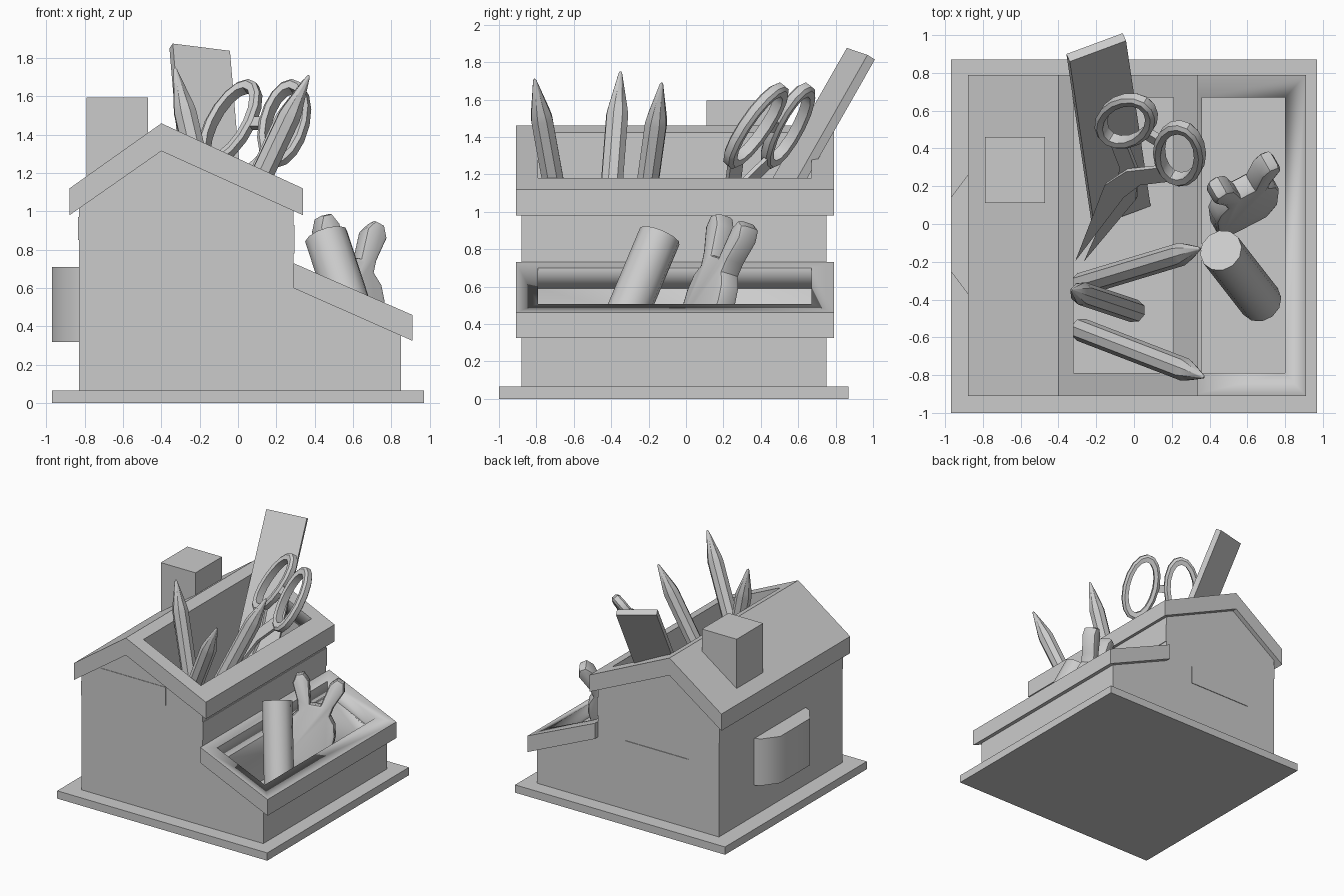
import bpy, bmesh, math
from mathutils import Vector, Matrix

if "Cube" in bpy.data.objects:
    bpy.data.objects.remove(bpy.data.objects["Cube"])

grey = bpy.data.materials.new("plain_grey")
grey.diffuse_color = (0.6, 0.6, 0.6, 1)
grey.use_nodes = True
grey.node_tree.nodes["Principled BSDF"].inputs["Base Color"].default_value = grey.diffuse_color


def finish(name, bm, smooth=True):
    bmesh.ops.recalc_face_normals(bm, faces=bm.faces)
    me = bpy.data.meshes.new(name)
    bm.to_mesh(me)
    bm.free()
    me.materials.append(grey)
    ob = bpy.data.objects.new(name, me)
    bpy.context.collection.objects.link(ob)
    if smooth:
        bpy.ops.object.select_all(action='DESELECT')
        ob.select_set(True)
        bpy.context.view_layer.objects.active = ob
        bpy.ops.object.shade_smooth_by_angle(angle=math.radians(40))
    return ob


def add_prism(bm, pts, origin, u, v, n, t0, t1):
    """Extrude the outline pts, drawn on axes u and v, from t0 to t1 along n."""
    o, u, v, n = (Vector(a) for a in (origin, u, v, n))
    rings = [[bm.verts.new(o + u * a + v * b + n * t) for a, b in pts] for t in (t0, t1)]
    k = len(pts)
    bm.faces.new(rings[0])
    bm.faces.new(rings[1])
    for i in range(k):
        j = (i + 1) % k
        bm.faces.new((rings[0][i], rings[0][j], rings[1][j], rings[1][i]))


def prism(name, pts, t0, t1, origin=(0, 0, 0), u=(1, 0, 0), v=(0, 0, 1), n=(0, 1, 0), bevel=0):
    bm = bmesh.new()
    add_prism(bm, pts, origin, u, v, n, t0, t1)
    if bevel:
        bmesh.ops.recalc_face_normals(bm, faces=bm.faces)
        caps = [e for e in bm.edges if any(len(f.verts) > 4 for f in e.link_faces)]
        bmesh.ops.bevel(bm, geom=caps, offset=bevel, segments=2, affect='EDGES', profile=0.5)
    return finish(name, bm)


def box(name, x, y, z):
    return prism(name, [(x[0], z[0]), (x[1], z[0]), (x[1], z[1]), (x[0], z[1])], *y)


def cut(ob, *ranges):
    """Cut a box-shaped pocket out of an object."""
    cutter = box("cutter", *ranges)
    mod = ob.modifiers.new("pocket", 'BOOLEAN')
    mod.operation, mod.solver, mod.object = 'DIFFERENCE', 'EXACT', cutter
    bpy.context.view_layer.objects.active = ob
    bpy.ops.object.modifier_apply(modifier=mod.name)
    bpy.data.objects.remove(cutter)


def rod(name, start, end, profile, sides):
    """Turned shape; profile holds (distance from start, radius)."""
    a, b = Vector(start), Vector(end)
    rot = (b - a).to_track_quat('Z', 'Y').to_matrix()
    bm = bmesh.new()
    rings = []
    for d, r in profile:
        rings.append([bm.verts.new(a + rot @ Vector((r * math.cos(2 * math.pi * i / sides),
                                                     r * math.sin(2 * math.pi * i / sides), d)))
                      for i in range(sides)])
    for r0, r1 in zip(rings, rings[1:]):
        for i in range(sides):
            j = (i + 1) % sides
            bm.faces.new((r0[i], r0[j], r1[j], r1[i]))
    bm.faces.new(rings[0])
    bm.faces.new(rings[-1])
    return finish(name, bm)


# Base slab and house walls with the two storage pockets
box("base", (-0.97, 0.97), (-1.0, 0.87), (0, 0.065))
upper = ((-0.32, 0.21), (-0.79, 0.67), (0.3, 2))
lower = ((0.36, 0.80), (-0.79, 0.67), (0.2, 0.9))
walls = prism("walls", [(-0.83, 0.05), (0.85, 0.05), (0.85, 0.37), (0.29, 0.62), (0.29, 1.02),
                        (-0.4, 1.33), (-0.83, 1.03)], -0.88, 0.75)
cut(walls, *upper)
cut(walls, *lower)

# Gabled roof and lean-to roof, open above the pockets
roof = prism("roof", [(-0.88, 0.98), (-0.4, 1.315), (0.34, 0.98), (0.34, 1.12),
                      (-0.4, 1.46), (-0.88, 1.12)], -0.91, 0.79)
cut(roof, *upper)
shed = prism("lean_to_roof", [(0.29, 0.6), (0.91, 0.325), (0.91, 0.46), (0.29, 0.73)], -0.91, 0.79)
cut(shed, *lower)

# Chimney, side bay and thin wall plates
box("chimney", (-0.79, -0.47), (0.11, 0.46), (1.1, 1.595))
prism("side_bay", [(-0.82, -0.40), (-0.88, -0.37), (-0.97, -0.25), (-0.97, 0.14),
                   (-0.88, 0.26), (-0.82, 0.29)], 0.32, 0.71, v=(0, 1, 0), n=(0, 0, 1))
box("front_plate", (-0.65, -0.05), (-0.884, -0.878), (0.98, 1.13))
box("back_plate", (-0.55, 0.03), (0.748, 0.755), (0.49, 0.64))
box("right_plate", (0.288, 0.295), (-0.88, 0.75), (0.78, 0.93))
box("left_plate", (-0.835, -0.828), (-0.88, 0.75), (0.85, 0.97))

# Pencils
for i, (tip, foot) in enumerate([((-0.33, -0.35, 1.75), (0.0, -0.46, 0.33)),
                                 ((0.35, -0.13, 1.69), (-0.28, -0.32, 0.33)),
                                 ((0.37, -0.81, 1.71), (-0.28, -0.56, 0.33))]):
    ln = (Vector(tip) - Vector(foot)).length
    rod(f"pencil_{i + 1}", foot, tip,
        [(0, 0.062), (ln - 0.24, 0.062), (ln - 0.2, 0.055), (ln - 0.01, 0.01), (ln, 0.004)], 8)

# Glue stick
g0, g1 = (0.67, -0.41, 0.23), (0.46, -0.14, 0.87)
rod("glue_stick", g0, g1, [(0, 0.115), ((Vector(g1) - Vector(g0)).length, 0.115)], 12)

# Ruler: slab leaning backwards
top, foot = Vector((-0.2, 0.935, 1.845)), Vector((-0.07, 0.06, 0.31))
axis = (top - foot).normalized()
wide = Vector((0.3, 0.11, -0.04))
wide = (wide - axis * wide.dot(axis)).normalized()
ln = (top - foot).length
prism("ruler", [(-0.16, 0), (0.16, 0), (0.16, ln), (-0.16, ln)], -0.025, 0.025,
      foot, wide, axis, wide.cross(axis))

# Scissors: two oval grips, a bridge and two crossing blades
centre = Vector((0.10, 0.46, 1.46))
a = Vector((0.282, 0.478, 0.832)).normalized()
w = Vector((0.855, -0.52, 0)).normalized()
n = w.cross(a)
bm = bmesh.new()
seg = 16
for s in (-1, 1):
    rows = []
    for i in range(seg):
        t = 2 * math.pi * i / seg
        c, sn = math.cos(t), math.sin(t)
        row = []
        for ru, rv, d in ((0.145, 0.265, -0.02), (0.145, 0.265, 0.02), (0.125, 0.245, 0.035),
                          (0.095, 0.205, 0.03), (0.095, 0.205, -0.03), (0.125, 0.245, -0.035)):
            u, v = ru * c, rv * sn
            row.append(bm.verts.new(centre + w * (s * 0.165 + u - s * 0.12 * v) + a * v + n * d))
        rows.append(row)
    for i in range(seg):
        r0, r1 = rows[i], rows[(i + 1) % seg]
        for k in range(6):
            m = (k + 1) % 6
            bm.faces.new((r0[k], r0[m], r1[m], r1[k]))
    blade = [(s * 0.22, -0.21), (s * 0.10, -0.20), (-s * 0.03, -0.38), (-s * 0.09, -0.6),
             (-s * 0.02, -1.36), (s * 0.03, -0.6), (s * 0.07, -0.42)]
    add_prism(bm, blade, centre, w, a, n, s * 0.002, s * 0.025)
add_prism(bm, [(-0.05, -0.03), (0.05, -0.03), (0.05, 0.03), (-0.05, 0.03)], centre, w, a, n, -0.02, 0.02)
finish("scissors", bm)

# Rabbit-shaped eraser: flat outline with two ears
half = [(0.12, -0.36), (0.18, -0.24), (0.19, -0.02), (0.17, 0.07), (0.125, 0.13), (0.14, 0.2),
        (0.2, 0.33), (0.185, 0.4), (0.13, 0.42), (0.08, 0.37), (0.04, 0.2)]
outline = half + [(-x, y) for x, y in reversed(half)]
up = Vector((0, 0.3, 0.95)).normalized()
side = Vector((0.87, 0.45, -0.14)).normalized()
prism("rabbit_eraser", outline, -0.06, 0.06, (0.58, 0.14, 0.56), side, up, side.cross(up), bevel=0.025)
